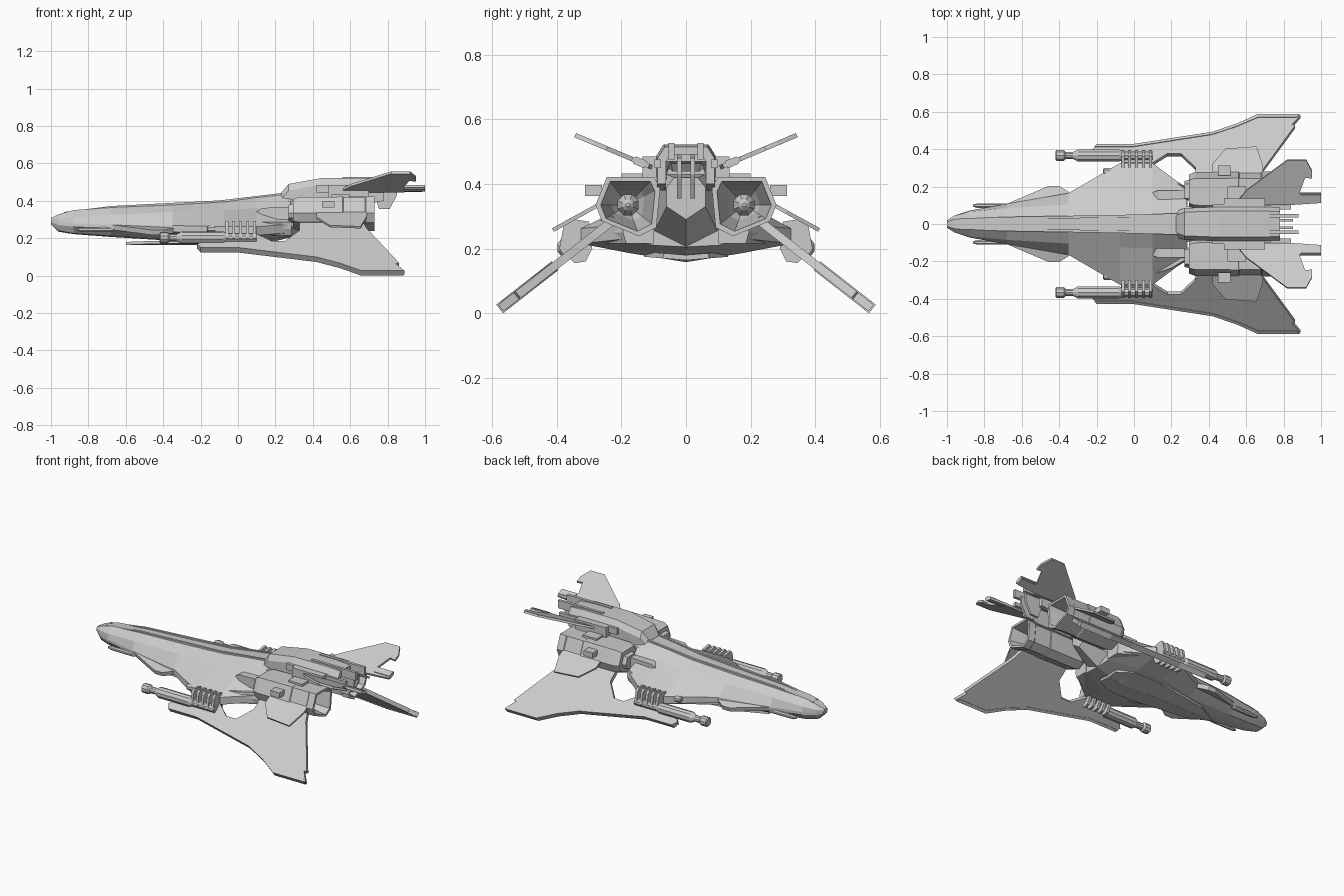
import bpy, bmesh, math

hull = bpy.data.materials.new("hull_grey")
hull.diffuse_color = (0.6, 0.6, 0.6, 1)


def finish(name, bm, mirror):
    bmesh.ops.recalc_face_normals(bm, faces=bm.faces)
    me = bpy.data.meshes.new(name)
    bm.to_mesh(me)
    bm.free()
    me.materials.append(hull)
    ob = bpy.data.objects.new(name, me)
    bpy.context.collection.objects.link(ob)
    if mirror:
        m = ob.modifiers.new("mirror", 'MIRROR')
        m.use_axis = (False, True, False)
        m.use_mirror_merge = False
    return ob


def loft(name, rings, mirror=True):
    """Skin a list of equal-length closed rings and cap both ends."""
    bm = bmesh.new()
    vs = [[bm.verts.new(p) for p in r] for r in rings]
    n = len(vs[0])
    for a, b in zip(vs, vs[1:]):
        for i in range(n):
            j = (i + 1) % n
            bm.faces.new((a[i], a[j], b[j], b[i]))
    bm.faces.new(vs[0])
    bm.faces.new(vs[-1])
    return finish(name, bm, mirror)


def plate(name, outline, z0, slope, thick, mirror=True):
    """Flat panel: (x, y) outline laid on the plane z = z0 + slope * y."""
    k = thick / 2 / math.hypot(1, slope)
    return loft(name, [[(x, y - s * slope * k, z0 + slope * y + s * k) for x, y in outline]
                       for s in (-1, 1)], mirror)


def box(name, x, y, z, mirror=True):
    return loft(name, [[(px, y[0], z[0]), (px, y[1], z[0]), (px, y[1], z[1]), (px, y[0], z[1])]
                       for px in x], mirror)


def tube(name, y, z, steps, n=10):
    """Round part along x from (x, radius) steps."""
    return loft(name, [[(x, y + r * math.cos(math.tau * (i + .5) / n),
                         z + r * math.sin(math.tau * (i + .5) / n)) for i in range(n)]
                       for x, r in steps])


# Fuselage: x, keel z, belly y/z, chine y, chine low/high z, shoulder y/z, top y/z
stations = [
    (-1.0, .275, .012, .275, .02, .285, .295, .018, .302, .012, .308),
    (-.96, .235, .03, .24, .045, .27, .285, .045, .305, .025, .328),
    (-.88, .222, .045, .226, .072, .262, .28, .066, .312, .03, .35),
    (-.68, .207, .06, .212, .108, .25, .272, .085, .325, .035, .366),
    (-.35, .186, .09, .192, .165, .235, .268, .105, .34, .04, .38),
    (-.075, .163, .17, .185, .325, .215, .262, .125, .35, .045, .396),
    (.1, .158, .17, .185, .325, .215, .262, .13, .36, .05, .42),
    (.28, .205, .1, .21, .19, .23, .275, .13, .37, .055, .44),
]
rings = []
for x, zk, yb, zb, yc, zl, zh, ys, zs, yt, zt in stations:
    half = [(yb, zb), (yc, zl), (yc, zh), (ys, zs), (yt, zt)]
    rings.append([(x, 0, zk)] + [(x, y, z) for y, z in half]
                 + [(x, -y, z) for y, z in reversed(half)])
loft("fuselage", rings, False)

# Raised spine strips, rear hull tail and underside panel
loft("spine_strip", [[(x, y0, z - .02), (x, y0 + .014, z - .02), (x, y0 + .014, z), (x, y0, z)]
                     for x, y0, z in ((-.93, .014, .34), (-.68, .024, .372), (-.1, .034, .402),
                                      (.28, .044, .447))])
loft("tail_cone", [[(x, 0, zk), (x, w, zm), (x, w, zt), (x, w * .6, zt + .03),
                    (x, -w * .6, zt + .03), (x, -w, zt), (x, -w, zm)]
                   for x, w, zk, zm, zt in ((.27, .1, .2, .25, .4), (.42, .06, .29, .33, .39))], False)
plate("belly_panel", [(-.6, .0), (-.45, .075), (-.08, .13), (.1, .13), (.2, .07), (.2, 0)],
      .172, .08, .016)

# Shoulder vents and hull flank blocks
loft("shoulder_vent", [[(x, .12, .30), (x, y, .30), (x, y, zt), (x, .12, zt)]
                       for x, y, zt in ((.09, .165, .335), (.13, .18, .362), (.28, .18, .367))])
loft("flank_block", [[(x, .1, .215), (x, y, .215), (x, y + .01, .25), (x, y, .288), (x, .1, .288)]
                     for x, y in ((.1, .27), (.2, .235), (.285, .185))])

# Nose side pods and stub fins
tube("side_missile", .098, .246, [(-.86, .006), (-.84, .013), (-.68, .014), (-.66, .008)], 8)
plate("stub_fin", [(-.69, .08), (-.67, .108), (-.455, .2), (-.40, .2), (-.33, .155), (-.35, .1)],
      .29, -.3, .028)

# Dorsal housing: an inverted channel
arch = []
for x, w, zb, zt in ((.225, .07, .38, .435), (.27, .085, .38, .49), (.45, .092, .38, .522),
                     (.68, .092, .38, .522), (.78, .088, .40, .515)):
    t = .026
    out = [(w, zb), (w, zt - .035), (w - .022, zt)]
    inn = [(w - t - .012, zt - t), (w - t, zt - t - .02), (w - t, zb)]
    arch.append([(x, y, z) for y, z in out] + [(x, -y, z) for y, z in reversed(out)]
                + [(x, -y, z) for y, z in reversed(inn)] + [(x, y, z) for y, z in inn])
loft("dorsal_housing", arch, False)
for x in (.4, .55):
    box("dorsal_bulkhead", (x, x + .02), (-.07, .07), (.47, .51), False)
box("upper_rail", (.56, .88), (.036, .054), (.475, .527))
box("outer_rail", (.6, .84), (.078, .098), (.45, .475))
box("side_vent", (.42, .53), (.08, .108), (.445, .485))
box("fin_mount", (.48, .70), (.085, .135), (.42, .485))
# Small hanging struts behind the housing
loft("rear_strut", [[(.72, y, .50), (.85, y, .48), (.85, y, .43), (.81, y, .355), (.755, y, .355),
                     (.73, y, .43)] for y in (.014, .028)])

# Engines: faceted pods with deep nozzles
section = [(.245, .422), (.098, .422), (.08, .385), (.092, .265), (.145, .238), (.26, .285),
           (.28, .335)]
cy, cz = .18, .335


def engine_rings(steps):
    return [[(x, cy + (y - cy) * s, cz + (z - cz) * s) for y, z in section] for x, s in steps]


loft("engine_pod", engine_rings([(.27, .5), (.295, .55), (.295, .85), (.325, .97), (.56, 1),
                                 (.565, .96), (.68, .96), (.685, 1), (.73, 1), (.73, .84),
                                 (.56, .5), (.52, .3)]))
tube("nozzle_core", cy, cz, [(.5, .035), (.57, .035), (.6, .018), (.61, .006)], 8)
box("engine_side_box", (.45, .515), (.26, .312), (.363, .397))
box("engine_top_box", (.5, .6), (.13, .2), (.41, .433))
plate("engine_blade", [(.42, .27), (.42, .32), (.49, .4), (.655, .412), (.69, .31), (.69, .27)],
      .484, -.55, .012)

# Lower swept wings with a thicker leading-edge rail
slope, base = -.78, .463
plate("lower_wing", [(-.22, .395), (-.2, .413), (0, .413), (.2, .445), (.42, .478), (.55, .522),
                     (.66, .573), (.89, .573), (.845, .525), (.862, .52), (.69, .285), (.66, .22),
                     (.33, .22), (.33, .295), (.25, .37), (.18, .37), (.1, .32), (-.07, .32),
                     (-.07, .375), (-.2, .375)], base, slope, .026)
plate("wing_edge_rail", [(-.21, .405), (0, .405), (.42, .47), (.55, .513), (.665, .562),
                         (.87, .562), (.885, .577), (.66, .577), (.55, .527), (.42, .483),
                         (0, .418), (-.2, .418)], base, slope, .034)

# Upper tail fins with a notched trailing edge
plate("tail_fin", [(.54, .105), (.6, .18), (.82, .343), (.92, .343), (.952, .285), (.952, .245),
                   (.915, .25), (.885, .167), (1.0, .167), (1.0, .115), (.85, .105)],
      .407, .42, .014)
plate("fin_edge_tab", [(.89, .125), (.89, .16), (1.0, .16), (1.0, .125)], .407, .42, .024)

# Wing cannons, inner guns and clamp ribs
tube("cannon", .366, .203, [(-.42, .024), (-.415, .03), (-.375, .03), (-.365, .02), (-.325, .02),
                            (-.3, .034), (-.08, .034), (-.06, .025), (.1, .025)], 10)
tube("inner_gun", .28, .248, [(-.165, .014), (-.16, .021), (-.12, .021), (-.115, .017),
                              (-.05, .017)], 8)
for i in range(5):
    x = -.068 + i * .037
    loft("clamp_rib", [[(px, y, z) for y, z in ((.29, .2), (.31, .16), (.345, .155), (.392, .2),
                                                (.378, .275), (.362, .293), (.3, .283))]
                       for px in (x, x + .016)])
